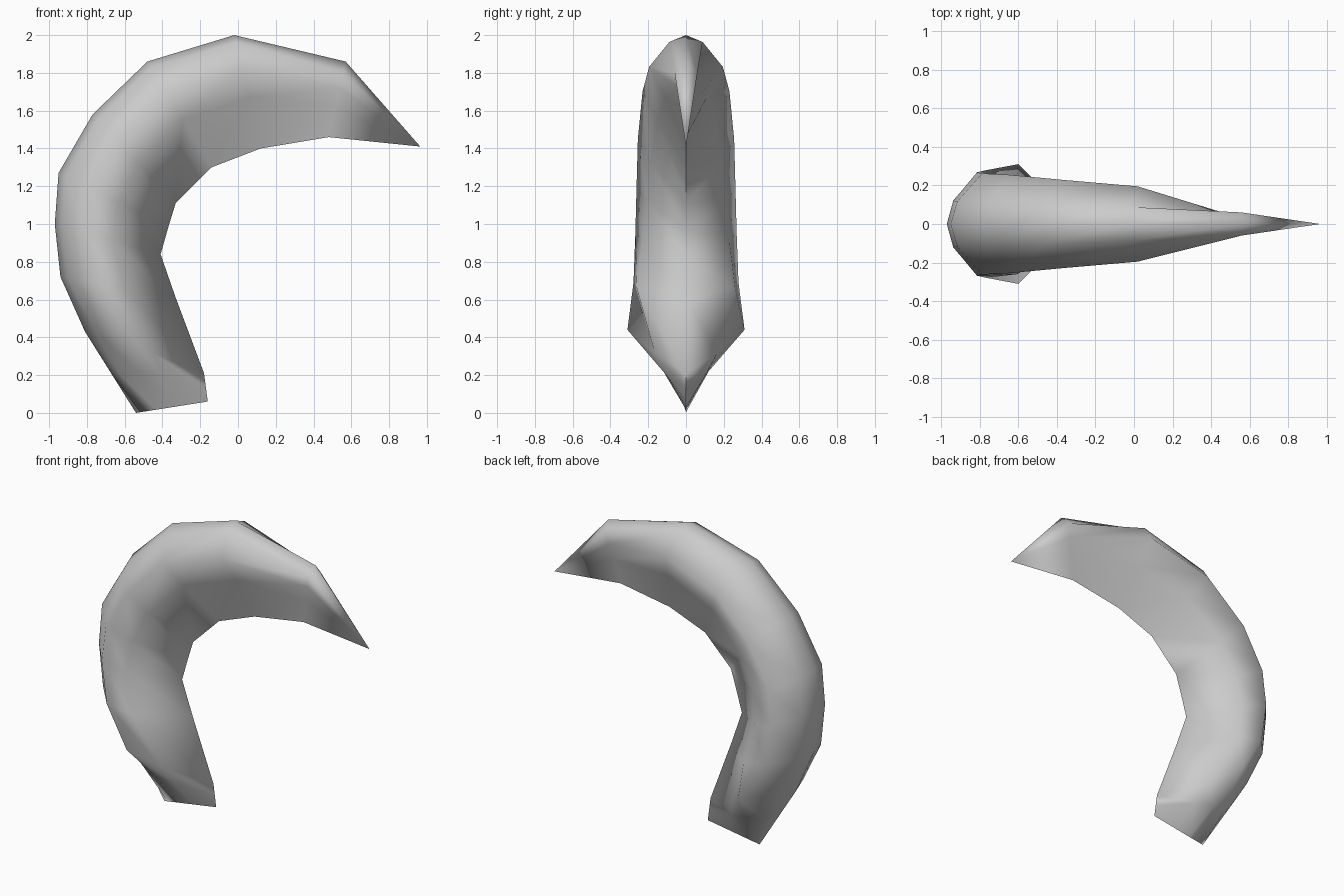
import bpy, bmesh, math

if "Cube" in bpy.data.objects:
    bpy.data.objects.remove(bpy.data.objects["Cube"])

# rings along the horn: outer edge x z, inner edge x z,
# half width, and width of the shoulder where the inner V begins
RINGS = [
    (-.94, .72, -.33, .61, .278, .26),
    (-.97, 1.0, -.41, .84, .268, .23),
    (-.95, 1.27, -.37, .98, .262, .205),
    (-.77, 1.58, -.33, 1.11, .255, .185),
    (-.48, 1.86, -.14, 1.30, .23, .15),
    (-.02, 2.0, .12, 1.40, .195, .11),
]


def half_ring(ox, oz, ix, iz, section):
    return [(ox + (ix - ox) * f, y, oz + (iz - oz) * f) for f, y in section]


def teardrop(w, shoulder):
    return [(0, 0), (.06, w * .45), (.28, w), (.55, shoulder), (1, 0)]


# wedge-shaped foot, teardrop body, thin overhanging point
keel = half_ring(-.54, 0, -.16, .06, teardrop(0, 0))
pinch = [(-.675, 0, .215), (-.63, .07, .21), (-.53, .12, .22),
         (-.4, .10, .195), (-.17, 0, .135)]
foot = [(-.81, 0, .43), (-.76, .15, .44), (-.6, .31, .44),
        (-.45, .165, .315), (-.18, 0, .21)]
halves = [keel, pinch, foot]
halves += [half_ring(*r[:4], teardrop(*r[4:])) for r in RINGS]
beak = [(0, 0), (.15, .06), (.35, .035), (.6, .02), (1, 0)]
halves += [half_ring(.57, 1.86, .48, 1.46, beak), [(.965, 0, 1.41)] * 5]

bm = bmesh.new()
loops = []
for half in halves:
    full = half + [(x, -y, z) for x, y, z in half[-2:0:-1]]
    loops.append([bm.verts.new(p) for p in full])
for a, b in zip(loops, loops[1:]):
    n = len(a)
    for i in range(n):
        j = (i + 1) % n
        bm.faces.new((a[i], a[j], b[j], b[i]))

# collapse the keel and the tip, closing the surface
bmesh.ops.remove_doubles(bm, verts=bm.verts, dist=.0005)
bmesh.ops.recalc_face_normals(bm, faces=bm.faces)
mesh = bpy.data.meshes.new("curved_horn")
bm.to_mesh(mesh)
bm.free()
horn = bpy.data.objects.new("curved_horn", mesh)
bpy.context.collection.objects.link(horn)

# smooth skin, crisp only at the keel and point
bpy.context.view_layer.objects.active = horn
horn.select_set(True)
bpy.ops.object.shade_smooth_by_angle(angle=math.radians(110))
